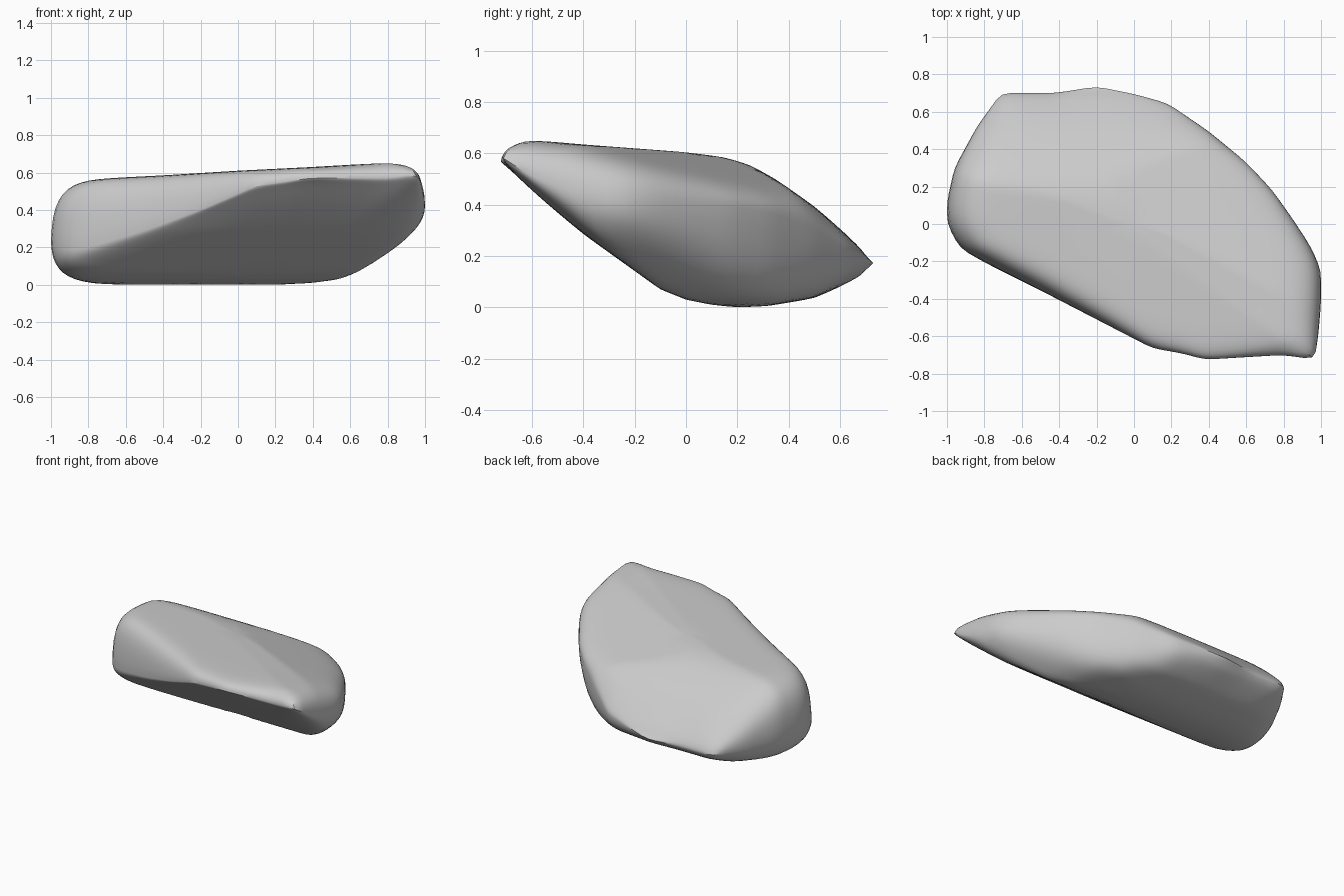
import bpy, bmesh, math
from mathutils import Vector

if "Cube" in bpy.data.objects:
    bpy.data.objects.remove(bpy.data.objects["Cube"])

# Rim of the stone: x, y, z
RIM = [(-.71, .70, .17), (-.42, .70, .17), (-.2, .735, .17), (0, .695, .20),
       (.18, .645, .22), (.4, .495, .31), (.6, .33, .37), (.74, .18, .39), (.86, .01, .40),
       (.95, -.13, .41), (1, -.25, .41), (1, -.42, .44), (.985, -.6, .51), (.965, -.725, .59),
       (.8, -.70, .57), (.38, -.725, .57), (.25, -.69, .55), (.1, -.665, .53),
       (-.2, -.51, .40), (-.5, -.355, .29), (-.8, -.205, .20), (-.93, -.13, .18),
       (-1, 0, .22), (-1, .12, .24), (-.96, .3, .27), (-.84, .52, .22)]
# Height profiles of upper and lower surfaces
TOP_Y = [(-.73, .635), (-.62, .655), (-.4, .635), (0, .605), (.15, .585), (.25, .555),
         (.35, .50), (.5, .395), (.68, .245), (.73, .18)]
TOP_X = [(-1, .55), (-.8, .565), (-.4, .585), (0, .61), (.4, .63), (.9, .66), (1, .66)]
BOT_Y = [(-.73, .56), (-.6, .45), (-.4, .285), (-.1, .07), (0, .03), (.1, .01),
         (.2, 0), (.32, .005), (.5, .035), (.68, .11), (.73, .16)]
BOT_X = [(-1, 0), (.2, 0), (.4, .01), (.55, .03), (.65, .07), (.8, .16), (1, .28)]


def sample(profile, t):
    if t <= profile[0][0]:
        return profile[0][1]
    for (a, za), (b, zb) in zip(profile, profile[1:]):
        if t <= b:
            return za + (zb - za) * (t - a) / (b - a)
    return profile[-1][1]


def top(x, y):
    tilt = .615 - .12 * x - .30 * y   # gentle fall towards the back right side
    return min(sample(TOP_Y, y), sample(TOP_X, x), tilt)


def bottom(x, y):
    return max(sample(BOT_Y, y), sample(BOT_X, x))


rim = []
for i, p in enumerate(RIM):
    a, b = Vector(p), Vector(RIM[(i + 1) % len(RIM)])
    n = max(1, round((b - a).length / .05))
    rim += [a.lerp(b, k / n) for k in range(n)]
rim = [(rim[i - 1] + 2 * p + rim[(i + 1) % len(rim)]) / 4 for i, p in enumerate(rim)]

# Concentric rings, closely spaced towards the rim
bm = bmesh.new()
RINGS = 20


def shell(height, power):
    rings = []
    for k in range(1, RINGS):
        s = 1 - (1 - k / RINGS) ** 2
        f = (1 - s ** power) ** .42
        ring = []
        for p in rim:
            x, y = p.x * s, p.y * s
            ring.append(bm.verts.new((x, y, p.z + (height(x, y) - p.z) * f)))
        rings.append(ring)
    return bm.verts.new((0, 0, height(0, 0))), rings


edge = [bm.verts.new(p) for p in rim]
for height, power in ((top, 13), (bottom, 12)):
    centre, rings = shell(height, power)
    rings.append(edge)
    for i in range(len(rim)):
        j = (i + 1) % len(rim)
        bm.faces.new((centre, rings[0][i], rings[0][j]))
        for r, q in zip(rings, rings[1:]):
            bm.faces.new((r[i], q[i], q[j], r[j]))

# Soften the profile creases without shrinking the rim
rim_verts = set(edge)
inner = [v for v in bm.verts if v not in rim_verts]
for _ in range(2):
    bmesh.ops.smooth_vert(bm, verts=inner, factor=.3, use_axis_x=True,
                          use_axis_y=True, use_axis_z=True)
bmesh.ops.recalc_face_normals(bm, faces=bm.faces)
mesh = bpy.data.meshes.new("stone")
bm.to_mesh(mesh)
bm.free()
stone = bpy.data.objects.new("stone", mesh)
bpy.context.collection.objects.link(stone)
bpy.context.view_layer.objects.active = stone
stone.select_set(True)
bpy.ops.object.shade_smooth_by_angle(angle=math.radians(30))
